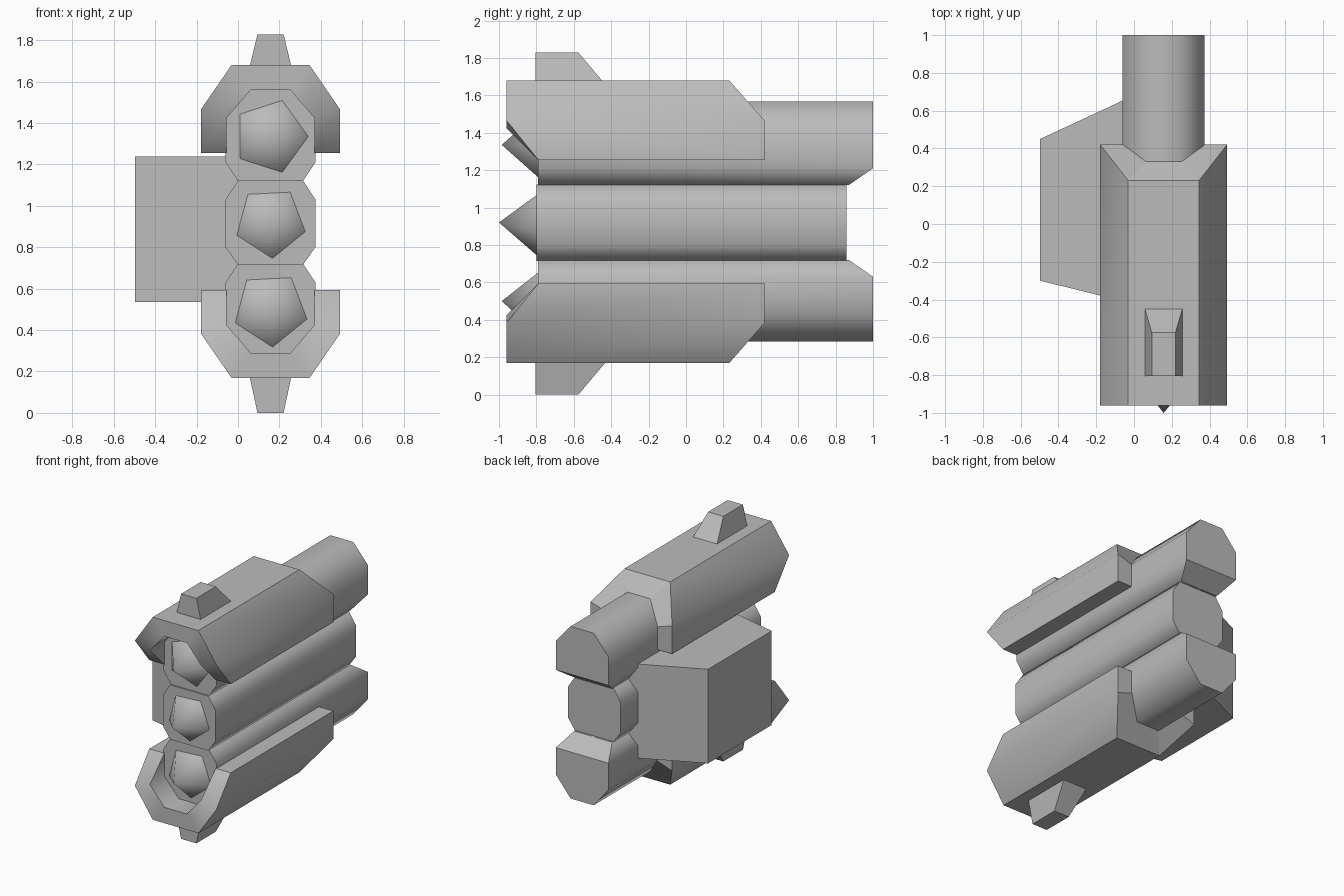
import bpy, bmesh, math

cube = bpy.data.objects.get("Cube")
if cube:
    bpy.data.objects.remove(cube)

CX = 0.157          # centre line of the tubes
LIMIT = math.radians(54)

grey = bpy.data.materials.new("plain grey")
grey.use_nodes = True
COLOUR = (0.5, 0.5, 0.5, 1)
grey.diffuse_color = COLOUR
grey.node_tree.nodes["Principled BSDF"].inputs["Base Color"].default_value = COLOUR


def build(name, verts, faces, flat=(), limit=LIMIT):
    """Mesh with smooth faces; edges of flat faces and steep edges stay sharp."""
    bm = bmesh.new()
    vs = [bm.verts.new(v) for v in verts]
    made = [bm.faces.new([vs[i] for i in f]) for f in faces]
    hard = {made[i] for i in flat}
    bmesh.ops.recalc_face_normals(bm, faces=bm.faces)
    for f in bm.faces:
        f.smooth = True
    for e in bm.edges:
        e.smooth = e.calc_face_angle(0) <= limit and not hard & set(e.link_faces)
    mesh = bpy.data.meshes.new(name)
    bm.to_mesh(mesh)
    bm.free()
    mesh.materials.append(grey)
    ob = bpy.data.objects.new(name, mesh)
    bpy.context.collection.objects.link(ob)


def mirror(half):
    """Closed outline from its right half, listed top to bottom."""
    return [(CX + x, z) for x, z in half] + [(CX - x, z) for x, z in reversed(half)]


def tube(name, half, front, back, cut=None):
    """Eight-sided tube; the cut pair of points is pulled in at the back."""
    ring = mirror(half)
    n = len(ring)
    verts = [(x, front, z) for x, z in ring]
    verts += [(x, 0.87 if z == cut else back, z) for x, z in ring]
    faces = [(i, (i + 1) % n, n + (i + 1) % n, n + i) for i in range(n)]
    faces.append(range(n))
    if cut is None:
        faces.append(range(n, 2 * n))
    else:
        pulled = [i for i in range(n) if ring[i][1] == cut]
        near = [i for i in range(n) if i not in pulled]
        faces.append([n + i for i in near])
        # the sloping end lies between the pulled pair and its neighbours
        a, b = (3, 4) if cut == half[-1][1] else (0, 7)
        c, d = (5, 2) if a == 3 else (6, 1)
        faces.append([n + a, n + b, n + c, n + d])
    build(name, verts, faces, range(n, len(faces)), math.radians(62))


def shell(name, side):
    """Open armour cover bent around the outer side of an end tube."""
    mid = 0.924
    outer = [(-.336, .331), (-.336, .541), (-.188, .756)]
    inner = [(-.212, .331), (-.212, .500), (-.093, .638)]
    outer += [(-x, h) for x, h in reversed(outer)]
    inner += [(-x, h) for x, h in reversed(inner)]
    n = len(outer)

    def back(h):
        return 0.42 - max(0, h - .541) * 0.88

    def front(h):
        return -0.79 if h < .4 else -0.96

    verts = [(CX + x, y(h), mid + side * h) for y in (front, back)
             for x, h in outer + inner]
    m = 2 * n
    faces, flat = [], []
    for i in range(n - 1):
        o, p = i, n + i
        faces += [(o, o + 1, m + o + 1, m + o), (p, p + 1, m + p + 1, m + p),
                  (o, o + 1, p + 1, p), (m + o, m + o + 1, m + p + 1, m + p)]
        flat.append(len(faces) - 1)
    for i in (0, n - 1):
        faces.append((i, n + i, m + n + i, m + i))
        flat.append(len(faces) - 1)
    build(name, verts, faces, flat)


def block(name, verts):
    """Six-sided solid from two rings of four points."""
    build(name, verts, [(0, 1, 2, 3), (4, 5, 6, 7)] +
          [(i, (i + 1) % 4, 4 + (i + 1) % 4, 4 + i) for i in range(4)], range(6))


def fin(name, base, tip, base_back):
    lower = [(-.1, -.805), (.1, -.805), (.1, base_back), (-.1, base_back)]
    upper = [(-.063, -.805), (.063, -.805), (.063, -.575), (-.063, -.575)]
    block(name, [(CX + x, y, base) for x, y in lower] +
          [(CX + x, y, tip) for x, y in upper])


def warhead(name, z, turn, tip):
    ring = [math.radians(turn + 72 * i) for i in range(5)]
    verts = [(CX + .187 * math.cos(a), -.785, z + .187 * math.sin(a)) for a in ring]
    verts.append((CX, tip, z))
    build(name, verts, [range(5)] + [(i, (i + 1) % 5, 5) for i in range(5)],
          [0], math.radians(75))


# Launch tubes
tube("upper_tube", [(.095, 1.567), (.217, 1.425), (.217, 1.21), (.157, 1.12)],
     -.79, 1, 1.12)
tube("middle_tube", [(.157, 1.122), (.217, 1.03), (.217, .80), (.157, .715)], -.8, .857)
tube("lower_tube", [(.157, .72), (.217, .63), (.217, .43), (.095, .283)], -.79, 1, .72)

# Pointed five-sided warheads
warhead("upper_warhead", 1.335, 0, -.985)
warhead("middle_warhead", .92, -15, -1)
warhead("lower_warhead", .50, -15, -.985)

# Armour covers with their small fins
shell("upper_cover", 1)
shell("lower_cover", -1)
fin("upper_fin", 1.675, 1.828, -.445)
fin("lower_fin", .172, 0, -.43)

# Tapered mounting block on the right side
block("mounting_block", [(x, y, z) for z in (.535, 1.237) for x, y in
                         ((-.497, -.3), (.03, -.43), (.03, .695), (-.497, .45))])
